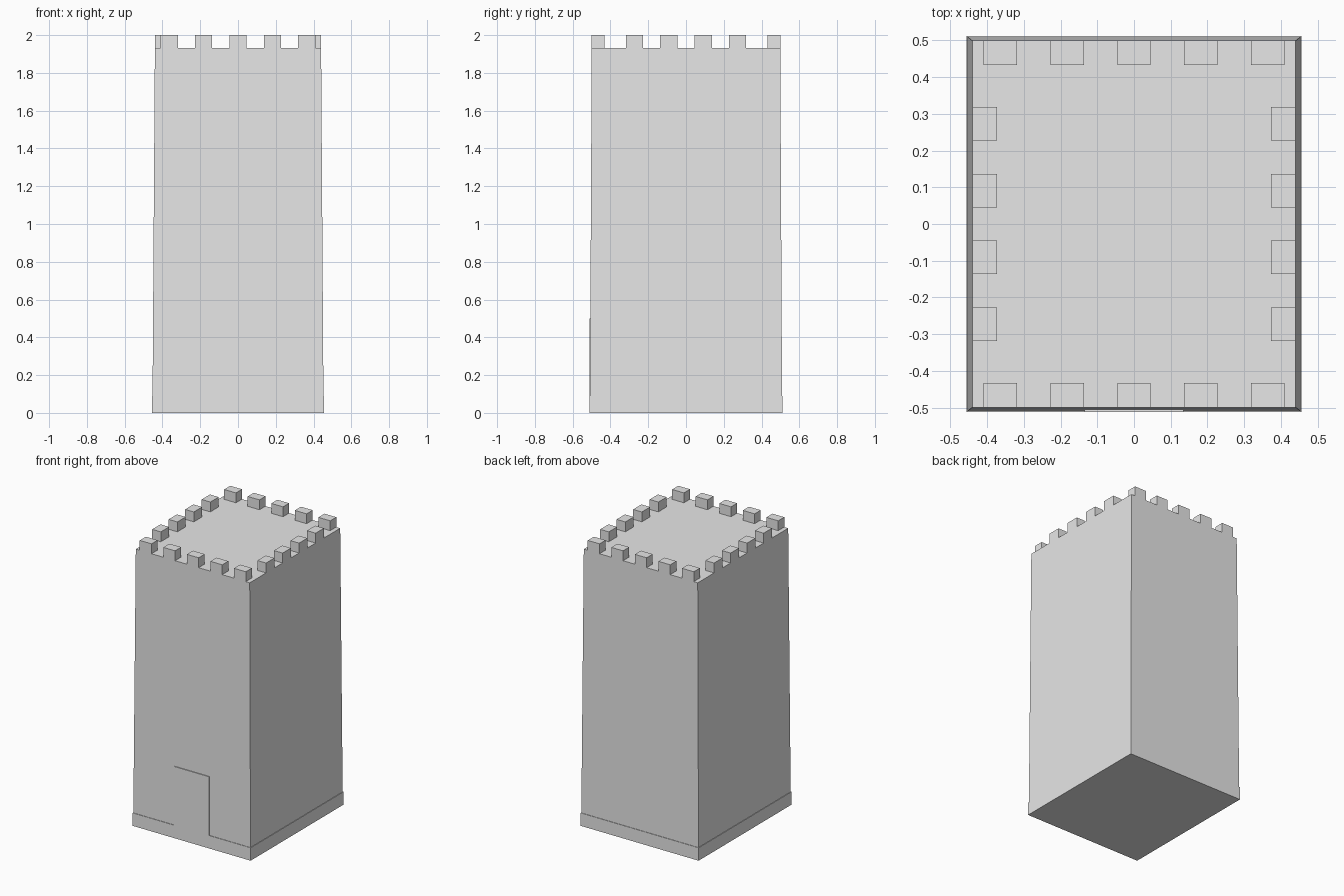
import bpy
import bmesh

cube = bpy.data.objects.get("Cube")
if cube:
    bpy.data.objects.remove(cube, do_unlink=True)

stone = bpy.data.materials.new("light_stone")
stone.use_nodes = True
colour = (0.8, 0.8, 0.8, 1)
stone.diffuse_color = colour
stone.node_tree.nodes["Principled BSDF"].inputs["Base Color"].default_value = colour

WIDE, DEEP = 0.44, 0.499        # half sizes at the roof
ROOF, TOP = 1.931, 2.0
PLINTH_TOP = 0.09
MERLON, THICK, STEP = 0.091, 0.067, 0.182


def block(name, low, high, taper=(1, 1)):
    """Box between two corners; taper scales its upper face."""
    bm = bmesh.new()
    bmesh.ops.create_cube(bm, size=1)
    for v in bm.verts:
        upper = v.co.z > 0
        for i in range(3):
            v.co[i] = low[i] + (v.co[i] + 0.5) * (high[i] - low[i])
        if upper:
            v.co.x *= taper[0]
            v.co.y *= taper[1]
    mesh = bpy.data.meshes.new(name)
    bm.to_mesh(mesh)
    bm.free()
    mesh.materials.append(stone)
    obj = bpy.data.objects.new(name, mesh)
    bpy.context.collection.objects.link(obj)
    return obj


def merlon(name, x, y, size_x, size_y):
    block(name, (x - size_x / 2, y - size_y / 2, ROOF - 0.002),
          (x + size_x / 2, y + size_y / 2, TOP))


# Tapered tower on a low plinth
base_x, base_y = 0.453, 0.509
block("tower_walls", (-base_x, -base_y, 0.002), (base_x, base_y, ROOF),
      (WIDE / base_x, DEEP / base_y))
block("plinth", (-0.456, -0.512, 0), (0.456, 0.512, PLINTH_TOP))

# Plain door slab on the front
block("door", (-0.135, -0.512, PLINTH_TOP), (0.135, -0.49, 0.5))

# Battlements around the roof edge
for side, sign in (("front", -1), ("back", 1)):
    for i in range(5):
        merlon(f"{side}_merlon_{i + 1}", (i - 2) * STEP,
               sign * (DEEP - THICK / 2), MERLON, THICK)
for side, sign in (("right", -1), ("left", 1)):
    for i in range(4):
        merlon(f"{side}_merlon_{i + 1}", sign * (WIDE - THICK / 2),
               (i - 1.5) * STEP, THICK, MERLON)
